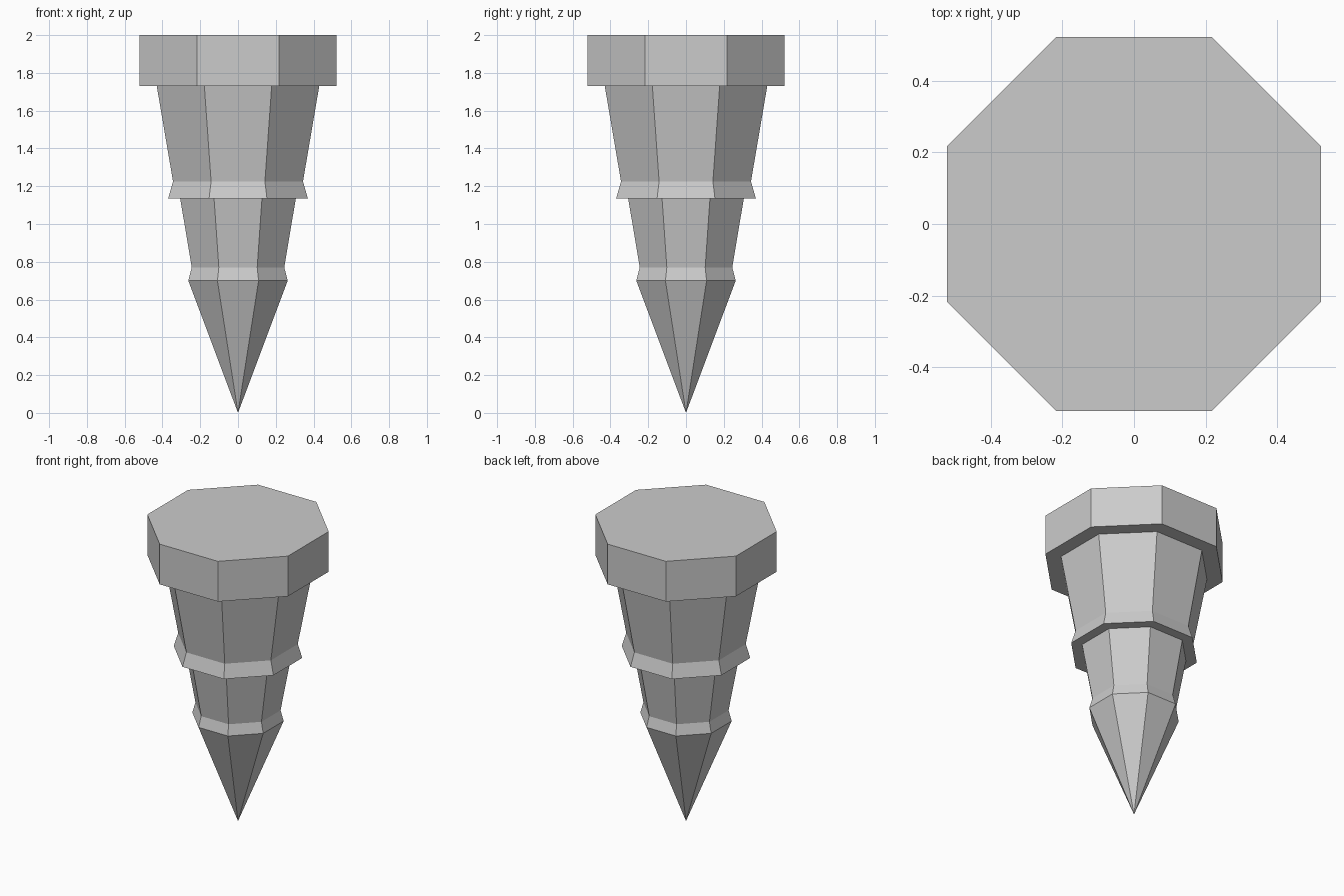
import bpy, bmesh, math

cube = bpy.data.objects.get("Cube")
if cube:
    bpy.data.objects.remove(cube, do_unlink=True)

SIDES = 8

stone = bpy.data.materials.new("grey_stone")
stone.use_nodes = True
colour = (0.60, 0.60, 0.60, 1.0)
stone.diffuse_color = colour
stone.node_tree.nodes["Principled BSDF"].inputs["Base Color"].default_value = colour


def octagon_part(name, profile):
    """Turn (flat half-width, height) pairs into a faceted, flat-shaded part."""
    bm = bmesh.new()
    rings = []
    for width, z in profile:
        if width == 0:
            rings.append([bm.verts.new((0, 0, z))] * SIDES)
            continue
        radius = width / math.cos(math.pi / SIDES)
        angles = [(i + 0.5) * math.tau / SIDES for i in range(SIDES)]
        rings.append([bm.verts.new((radius * math.cos(a), radius * math.sin(a), z))
                      for a in angles])
    for low, high in zip(rings, rings[1:]):
        for i in range(SIDES):
            j = (i + 1) % SIDES
            corners = dict.fromkeys((low[i], low[j], high[j], high[i]))
            bm.faces.new(list(corners))
    mesh = bpy.data.meshes.new(name)
    # Close the flat top of the cap with one face
    if name == "cap":
        bm.faces.new(rings[-1])
    bm.normal_update()
    bm.to_mesh(mesh)
    bm.free()
    mesh.materials.append(stone)
    obj = bpy.data.objects.new(name, mesh)
    bpy.context.collection.objects.link(obj)
    return obj


# Pointed tip
octagon_part("pointed_tip", [(0, 0), (0.263, 0.70)])
# Lower tier with its flared collar
octagon_part("lower_tier", [(0.263, 0.70), (0.245, 0.77), (0.306, 1.135)])
# Upper tier with its overhanging collar
octagon_part("upper_tier", [(0.306, 1.135), (0.37, 1.135), (0.344, 1.225), (0.43, 1.73)])
# Wide flat cap
octagon_part("cap", [(0.43, 1.73), (0.522, 1.73), (0.522, 2.0)])
